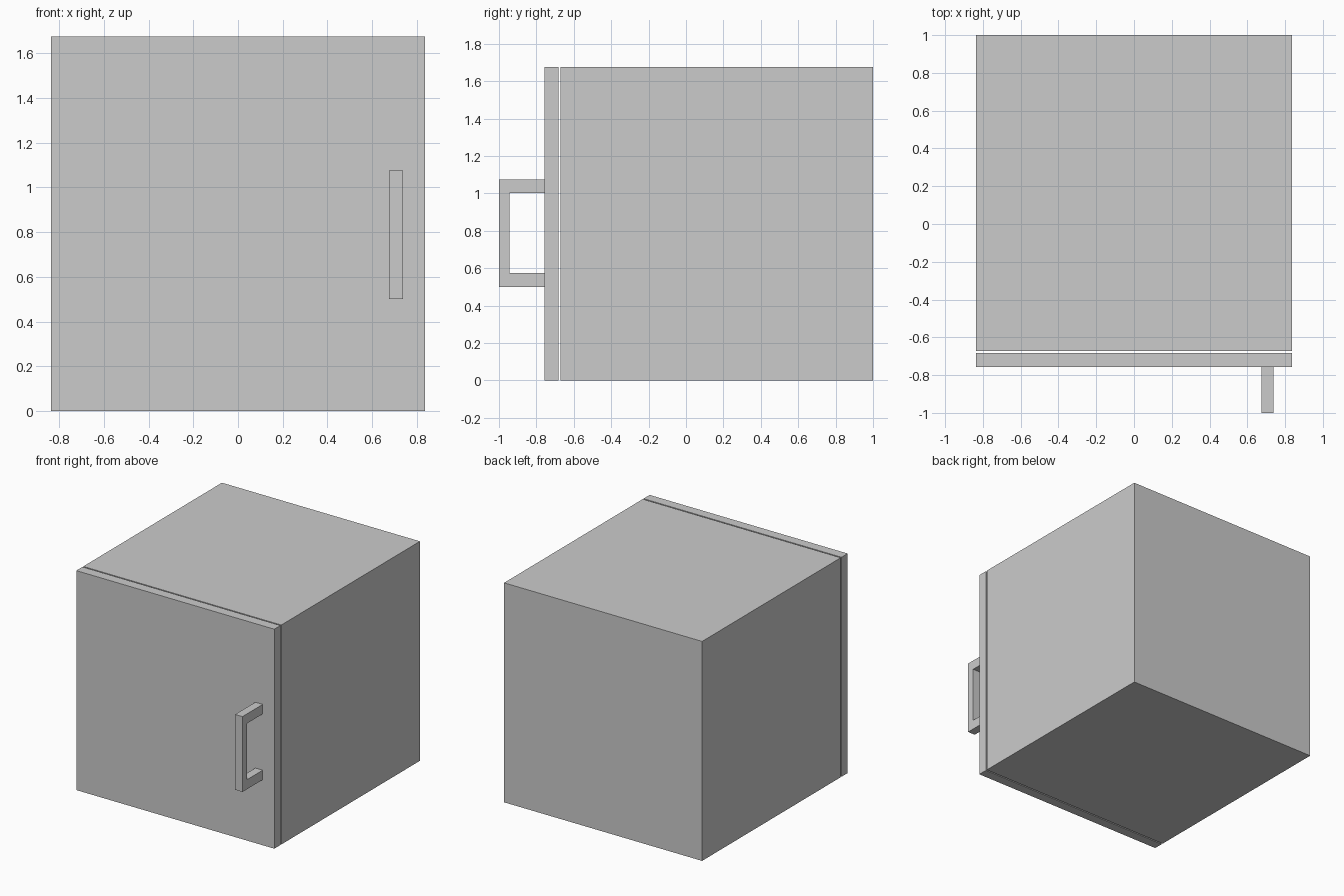
import bpy
import bmesh

if "Cube" in bpy.data.objects:
    bpy.data.objects.remove(bpy.data.objects["Cube"])


def make_prism(name, profile, x0, x1):
    """Extrude a (y, z) profile along x."""
    bm = bmesh.new()
    face = bm.faces.new([bm.verts.new((x0, y, z)) for y, z in profile])
    ext = bmesh.ops.extrude_face_region(bm, geom=[face])
    moved = [g for g in ext["geom"] if isinstance(g, bmesh.types.BMVert)]
    bmesh.ops.translate(bm, verts=moved, vec=(x1 - x0, 0, 0))
    bmesh.ops.recalc_face_normals(bm, faces=bm.faces[:])
    mesh = bpy.data.meshes.new(name)
    bm.to_mesh(mesh)
    bm.free()
    obj = bpy.data.objects.new(name, mesh)
    bpy.context.collection.objects.link(obj)
    return obj


def rect(y0, y1, z0, z1):
    return [(y0, z0), (y1, z0), (y1, z1), (y0, z1)]


HALF_W, HEIGHT = 0.836, 1.675
DOOR_FRONT, DOOR_BACK = -0.756, -0.682

# Cabinet body
make_prism("cabinet_body", rect(-0.672, 1.0, 0, HEIGHT), -HALF_W, HALF_W)

# Door, held off the body by a narrow gap
make_prism("door", rect(DOOR_FRONT, DOOR_BACK, 0, HEIGHT), -HALF_W, HALF_W)

# C-shaped pull handle
z0, z1, arm, grip = 0.50, 1.075, 0.073, -0.943
make_prism("door_handle", [
    (DOOR_FRONT, z0), (-1.0, z0), (-1.0, z1), (DOOR_FRONT, z1),
    (DOOR_FRONT, z1 - arm), (grip, z1 - arm),
    (grip, z0 + arm), (DOOR_FRONT, z0 + arm),
], 0.676, 0.738)
